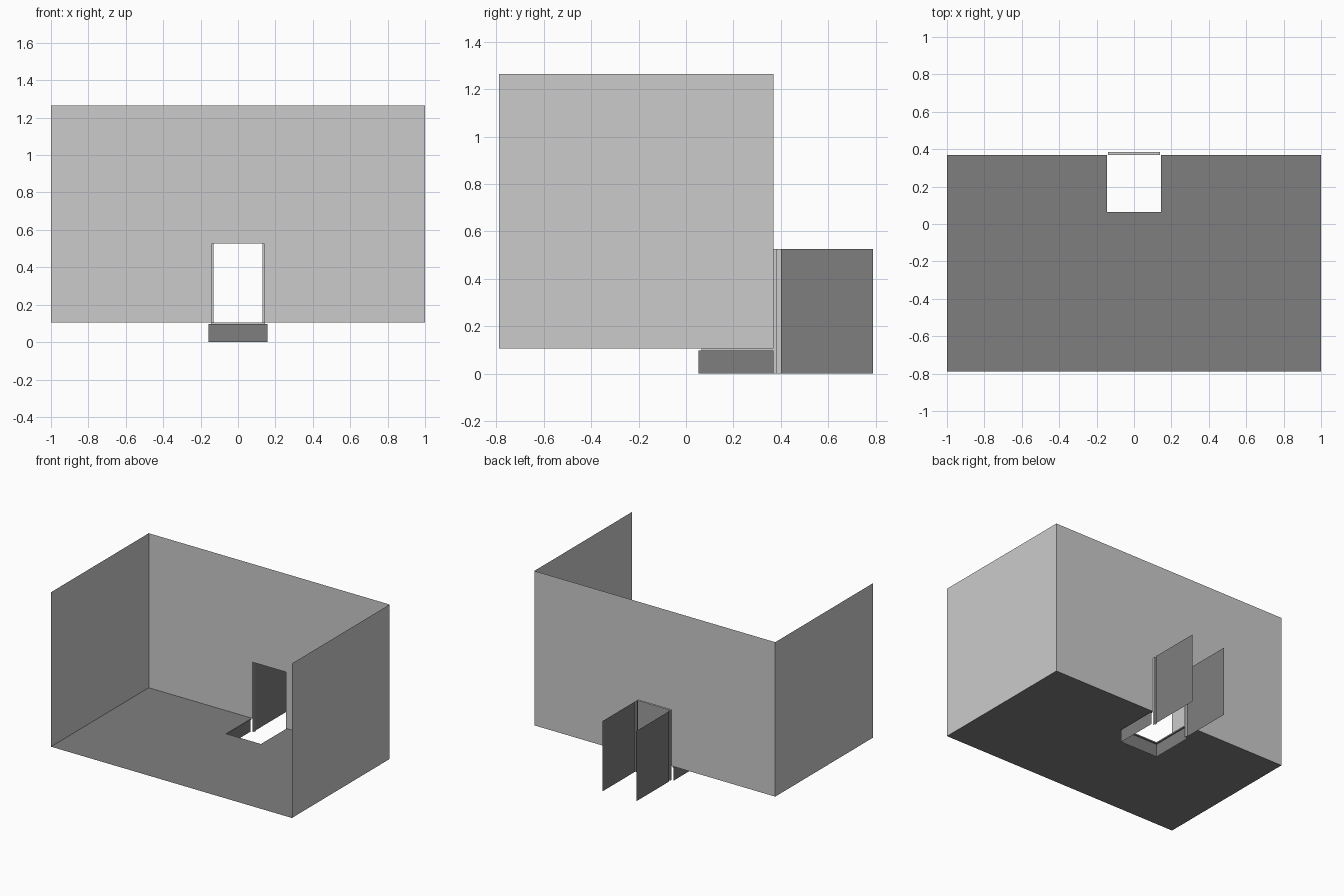
import bpy

if "Cube" in bpy.data.objects:
    bpy.data.objects.remove(bpy.data.objects["Cube"])

FRONT, BACK = -0.789, 0.37         # room depth
FLOOR, TOP = 0.105, 1.264          # room height
DOOR_TOP = 0.527
DOOR_W = 0.14                      # half width of the doorway
HOLE_W, HOLE_Y = 0.145, 0.065      # floor cut-out
PIT_W, PIT_Y, PIT_TOP = 0.157, 0.052, 0.097


def grey(name, v):
    mat = bpy.data.materials.new(name)
    mat.diffuse_color = (v, v, v, 1)
    mat.use_nodes = True
    mat.node_tree.nodes["Principled BSDF"].inputs["Base Color"].default_value = mat.diffuse_color
    return mat


DARK, MID = grey("dark_grey", 0.212), grey("mid_grey", 0.562)


def add_mesh(name, verts, faces, mat=None):
    mesh = bpy.data.meshes.new(name)
    mesh.from_pydata(verts, [], faces)
    mesh.update()
    if mat:
        mesh.materials.append(mat)
    obj = bpy.data.objects.new(name, mesh)
    bpy.context.collection.objects.link(obj)
    return obj


def u_outline(w, y):
    """Three-sided outline around the floor opening, open at the back wall."""
    return [(-w, BACK), (-w, y), (w, y), (w, BACK)]


def strip(name, rails, mat=None):
    """Skin a surface between consecutive point rows of equal length."""
    n = len(rails[0])
    verts = [p for r in rails for p in r]
    faces = [(j * n + i, j * n + i + 1, (j + 1) * n + i + 1, (j + 1) * n + i)
             for j in range(len(rails) - 1) for i in range(n - 1)]
    return add_mesh(name, verts, faces, mat)


# floor with a notch at the back
floor = [(-1, FRONT), (1, FRONT), (1, BACK)] + u_outline(HOLE_W, HOLE_Y)[::-1] + [(-1, BACK)]
add_mesh("floor", [(x, y, FLOOR) for x, y in floor], [tuple(range(len(floor)))], DARK)

# back wall with a doorway
w = DOOR_W
wall = [(-1, FLOOR), (-w, FLOOR), (-w, DOOR_TOP), (w, DOOR_TOP),
        (w, FLOOR), (1, FLOOR), (1, TOP), (-1, TOP)]
add_mesh("back_wall", [(x, BACK, z) for x, z in wall], [tuple(range(len(wall)))], MID)

# side walls
for s, side in ((-1, "left"), (1, "right")):
    add_mesh(side + "_wall", [(s, FRONT, FLOOR), (s, BACK, FLOOR),
                              (s, BACK, TOP), (s, FRONT, TOP)], [(0, 1, 2, 3)])

# sunken entry pit: lip, undercut, then side walls
rows = ((HOLE_W, HOLE_Y, FLOOR), (HOLE_W, HOLE_Y, PIT_TOP),
        (PIT_W, PIT_Y, PIT_TOP), (PIT_W, PIT_Y, 0))
rings = [[(x, y, z) for x, y in u_outline(pw, py)] for pw, py, z in rows]
strip("pit_lip", rings[:2], MID)
strip("pit_walls", rings[1:], DARK)

# stepped door jambs running back into the passage walls
jamb = [(DOOR_W, BACK), (DOOR_W, 0.385), (0.132, 0.385),
        (0.132, 0.402), (DOOR_W, 0.402)]
passage = [(DOOR_W, 0.402), (DOOR_W, 0.789)]
for s, side in ((-1, "left"), (1, "right")):
    for part, path, mat in (("jamb", jamb, MID), ("passage_wall", passage, DARK)):
        strip(f"{side}_{part}",
              [[(s * x, y, z) for x, y in path] for z in (0, DOOR_TOP)], mat)

# door head strip
strip("door_head", [[(-w, y, DOOR_TOP), (w, y, DOOR_TOP)] for y in (BACK, 0.385)], MID)
